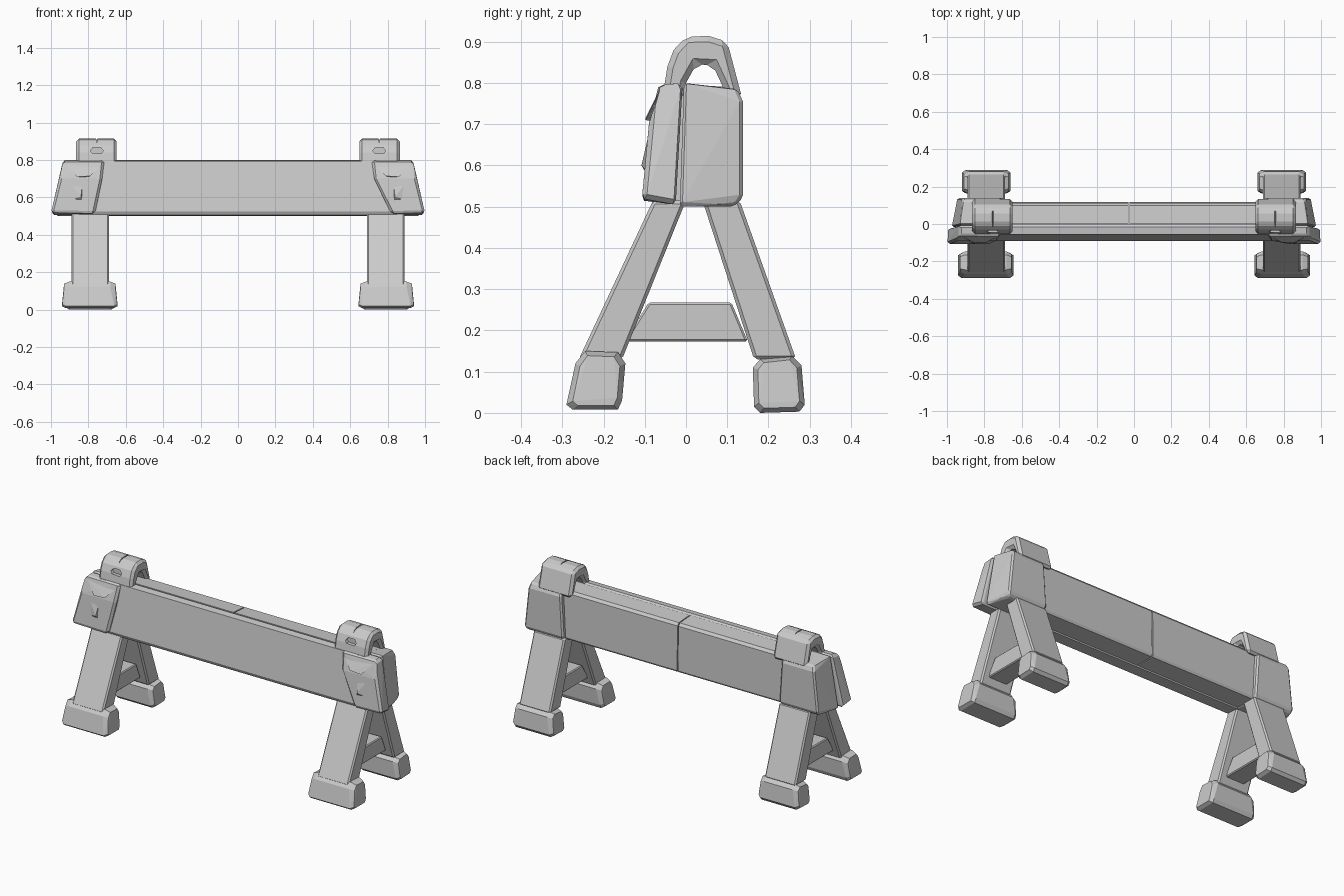
import bpy, bmesh

stone = bpy.data.materials.new("light grey")
stone.diffuse_color = (0.6, 0.6, 0.6, 1)


def finish(name, bm, bevel=0.0):
    bmesh.ops.recalc_face_normals(bm, faces=bm.faces[:])
    me = bpy.data.meshes.new(name)
    bm.to_mesh(me)
    bm.free()
    me.materials.append(stone)
    ob = bpy.data.objects.new(name, me)
    bpy.context.collection.objects.link(ob)
    if bevel:
        m = ob.modifiers.new("chamfer", 'BEVEL')
        m.width, m.segments, m.limit_method = bevel, 1, 'ANGLE'
        m.angle_limit = 0.6
    return ob


def hull(name, pts, bevel=0.0):
    """Faceted block wrapped around a few corner points."""
    bm = bmesh.new()
    for p in pts:
        bm.verts.new(p)
    bmesh.ops.convex_hull(bm, input=bm.verts[:])
    bmesh.ops.dissolve_limit(bm, angle_limit=0.02, verts=bm.verts[:], edges=bm.edges[:])
    return finish(name, bm, bevel)


def prism(name, profile, x0, x1, bevel=0.0):
    """Side profile (y, z) extruded along x."""
    bm = bmesh.new()
    a = [bm.verts.new((x0, y, z)) for y, z in profile]
    b = [bm.verts.new((x1, y, z)) for y, z in profile]
    bm.faces.new(a)
    bm.faces.new(b[::-1])
    for i in range(len(a)):
        j = (i + 1) % len(a)
        bm.faces.new((a[i], b[i], b[j], a[j]))
    return finish(name, bm, bevel)


def span(s, a, b):
    return sorted((s * a, s * b))


# beam: front plank leaning back, and rear plank split by a seam
front_plank = [(-0.09, 0.525), (-0.08, 0.505), (-0.005, 0.5), (-0.002, 0.79), (-0.015, 0.8), (-0.055, 0.795)]
rear_plank = [(0.0, 0.505), (0.11, 0.508), (0.117, 0.52), (0.112, 0.775), (0.10, 0.79), (0.0, 0.797)]
prism("front_plank", front_plank, -0.85, 0.85)
prism("rear_plank_left", rear_plank, -0.85, -0.03)
prism("rear_plank_right", rear_plank, -0.024, 0.85)

for s, side in ((-1, "left"), (1, "right")):
    # front end cap, wider toward the foot of the block
    inner = 0.765 if s < 0 else 0.82
    hull("front_cap_" + side, [(s * x, y, z) for x, y, z in (
        (0.715, -0.066, 0.795), (0.935, -0.062, 0.795), (1.0, -0.107, 0.52), (inner, -0.107, 0.515),
        (0.715, -0.008, 0.8), (0.935, -0.008, 0.8), (0.995, -0.025, 0.505), (inner, -0.025, 0.505),
        (0.955, -0.09, 0.70), (0.725, -0.09, 0.70))], 0.012)
    # rear end cap
    hull("rear_cap_" + side, [(s * x, y, z) for x, y, z in (
        (0.70, -0.005, 0.80), (0.93, -0.005, 0.80), (0.975, -0.015, 0.50), (0.68, -0.015, 0.50),
        (0.715, 0.125, 0.785), (0.91, 0.125, 0.785), (0.945, 0.138, 0.52), (0.695, 0.138, 0.52),
        (0.71, 0.138, 0.755), (0.92, 0.138, 0.755), (0.935, 0.115, 0.50), (0.71, 0.115, 0.50))], 0.008)
    # chipped ridge and flake on the cap front
    hull("cap_ridge_" + side, [(s * x, y, z) for x, y, z in (
        (0.73, -0.068, 0.775), (0.92, -0.068, 0.775), (0.86, -0.098, 0.71),
        (0.79, -0.098, 0.715), (0.83, -0.05, 0.70))])
    hull("cap_flake_" + side, [(s * x, y, z) for x, y, z in (
        (0.83, -0.085, 0.69), (0.91, -0.085, 0.70), (0.84, -0.108, 0.60),
        (0.92, -0.09, 0.58), (0.83, -0.09, 0.57))])

    # arched loop standing on the beam
    x0, x1 = span(s, 0.65, 0.865)
    arch = [(-0.058, 0.76), (-0.045, 0.84), (-0.03, 0.88), (0.0, 0.912), (0.055, 0.914), (0.10, 0.90),
            (0.137, 0.76), (0.10, 0.765), (0.085, 0.80), (0.065, 0.843), (0.025, 0.845), (0.0, 0.80), (-0.005, 0.76)]
    loop = prism("loop_" + side, arch, x0, x1, 0.014)
    # crack over the top and pocket in front
    c = s * 0.755
    crack = hull("crack_cutter_" + side, [(c + dx, y, z) for y in (-0.08, 0.07)
                 for dx, z in ((-0.006, 0.93), (0.006, 0.93), (0.0, 0.893))])
    pocket = hull("pocket_cutter_" + side, [(c + dx, y, z) for y in (-0.08, -0.025)
                  for dx, z in ((-0.035, 0.85), (-0.02, 0.868), (0.02, 0.868), (0.035, 0.85), (0.025, 0.835), (-0.025, 0.838))])
    for cutter in (crack, pocket):
        m = loop.modifiers.new("cut", 'BOOLEAN')
        m.operation, m.object, m.solver = 'DIFFERENCE', cutter, 'EXACT'
        cutter.hide_render = True
        cutter.hide_viewport = True

    # splayed legs
    x0, x1 = span(s, 0.69, 0.89)
    prism("front_leg_" + side, [(-0.08, 0.515), (0.0, 0.515), (-0.155, 0.13), (-0.26, 0.13)], x0, x1, 0.008)
    prism("rear_leg_" + side, [(0.04, 0.515), (0.13, 0.515), (0.267, 0.13), (0.165, 0.13)], x0, x1, 0.008)

    # crossbar between the legs
    x0, x1 = span(s, 0.73, 0.85)
    prism("crossbar_" + side, [(-0.15, 0.173), (-0.09, 0.268), (0.11, 0.268), (0.15, 0.173)], x0, x1, 0.005)

    # chunky feet
    for name, xa, xb, prof in (
            ("front_foot_", 0.645, 0.94, [(-0.29, 0.02), (-0.275, 0.008), (-0.165, 0.008), (-0.155, 0.03),
                                          (-0.147, 0.12), (-0.165, 0.147), (-0.245, 0.15), (-0.268, 0.12)]),
            ("rear_foot_", 0.66, 0.92, [(0.165, 0.015), (0.18, 0.0), (0.275, 0.003), (0.288, 0.02),
                                        (0.28, 0.115), (0.258, 0.138), (0.18, 0.13), (0.162, 0.11)])):
        cy = sum(p[0] for p in prof) / 8
        pts = []
        for y, z in prof:
            k = 0.02 if z > 0.1 else 0.0
            for x, t in ((xa + 0.018 + k, 1), (xa + k * 0.5, 0.8), (xb - k * 0.5, 0.8), (xb - 0.018 - k, 1)):
                zz = 0.075 + (z - 0.075) * (0.85 if t < 1 else 1)
                pts.append((s * x, cy + (y - cy) * t, zz))
        hull(name + side, pts)
